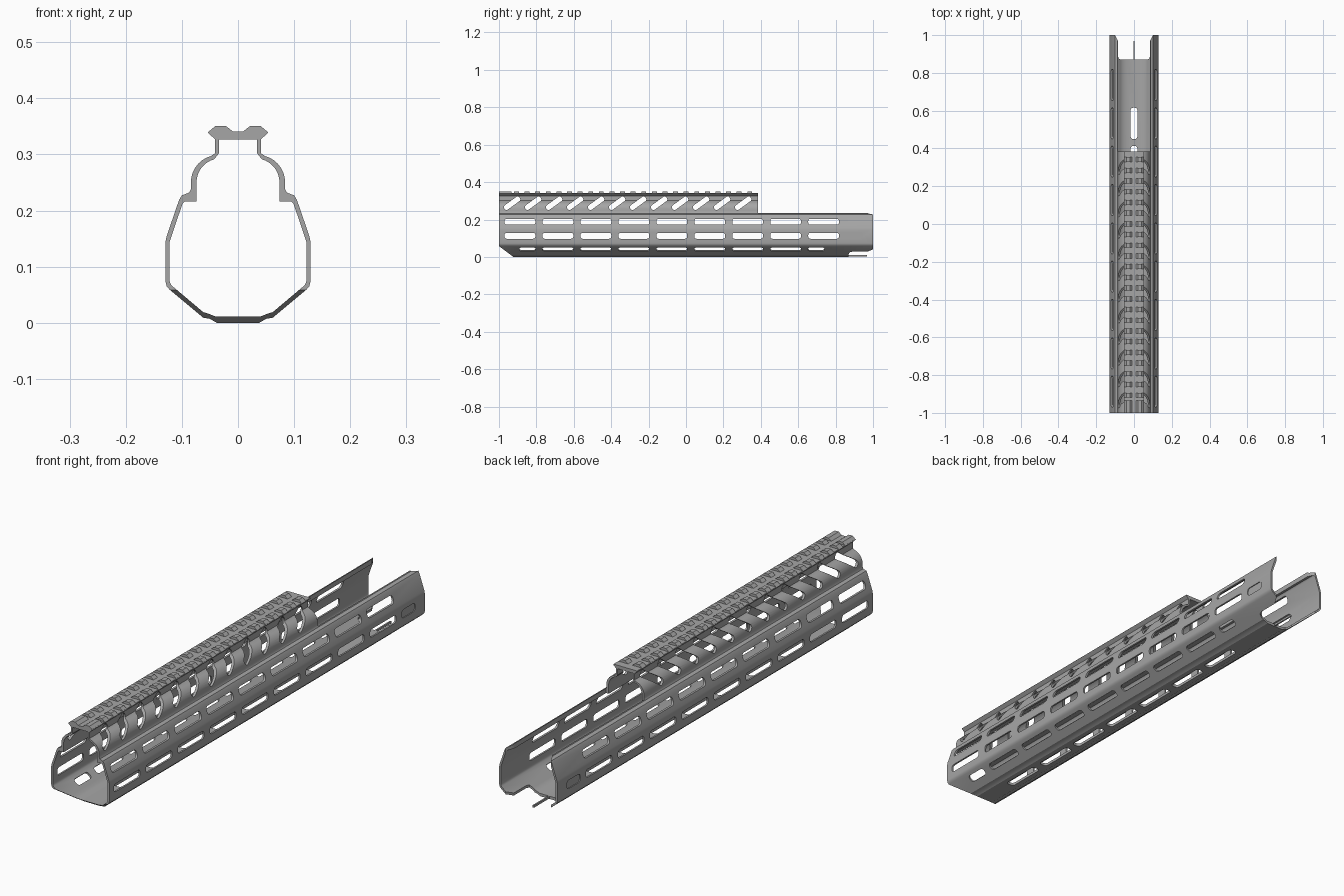
import bpy, bmesh, math
from mathutils import Vector, Matrix

cube = bpy.data.objects.get("Cube")
if cube:
    bpy.data.objects.remove(cube, do_unlink=True)

X, Y, Z = Vector((1, 0, 0)), Vector((0, 1, 0)), Vector((0, 0, 1))

grey = bpy.data.materials.new("anodised grey")
grey.use_nodes = True
colour = (0.38, 0.38, 0.38, 1)
grey.diffuse_color = colour
grey.node_tree.nodes["Principled BSDF"].inputs["Base Color"].default_value = colour


def add_prism(bm, points, origin, u, v, half):
    """Extrude a flat outline, laid out on axes u and v, by half each way."""
    w = u.cross(v).normalized() * half
    flat = [Vector(origin) + u * a + v * b for a, b in points]
    low = [bm.verts.new(p - w) for p in flat]
    high = [bm.verts.new(p + w) for p in flat]
    bm.faces.new(low)
    bm.faces.new(high)
    for i in range(len(flat)):
        j = (i + 1) % len(flat)
        bm.faces.new((low[i], low[j], high[j], high[i]))


def make_object(name, bm):
    bmesh.ops.recalc_face_normals(bm, faces=bm.faces[:])
    mesh = bpy.data.meshes.new(name)
    bm.to_mesh(mesh)
    bm.free()
    mesh.materials.append(grey)
    obj = bpy.data.objects.new(name, mesh)
    bpy.context.collection.objects.link(obj)
    return obj


def slot_outline(length, height, radius, tilt=0):
    """Rounded rectangle, turned by tilt degrees."""
    turn = Matrix.Rotation(math.radians(tilt), 2)
    points = []
    for k, (sx, sy) in enumerate(((1, 1), (-1, 1), (-1, -1), (1, -1))):
        for s in range(5):
            a = math.pi / 2 * (k + s / 4)
            points.append(turn @ Vector((
                sx * (length / 2 - radius) + radius * math.cos(a),
                sy * (height / 2 - radius) + radius * math.sin(a))))
    return points


def activate(obj):
    bpy.ops.object.select_all(action='DESELECT')
    obj.select_set(True)
    bpy.context.view_layer.objects.active = obj


def cut(obj, bm):
    cutter = make_object("cutter", bm)
    cutter.hide_render = True
    activate(obj)
    mod = obj.modifiers.new("cut", 'BOOLEAN')
    mod.operation = 'DIFFERENCE'
    mod.solver = 'EXACT'
    mod.object = cutter
    bpy.ops.object.modifier_apply(modifier=mod.name)
    bpy.data.objects.remove(cutter, do_unlink=True)


def arc(cx, cz, radius, start, end, steps):
    angles = [math.radians(start + (end - start) * i / steps) for i in range(steps + 1)]
    return [(cx + radius * math.cos(a), cz + radius * math.sin(a)) for a in angles]


# Shell: thin-walled cross-section, open under the rail
outer = [(0.038, 0.002), (0.05, 0.009), (0.062, 0.011), (0.122, 0.061), (0.127, 0.067),
         (0.129, 0.075), (0.129, 0.147), (0.127, 0.157), (0.105, 0.221), (0.1, 0.229),
         (0.087, 0.234), (0.084, 0.24)]
outer += arc(0.035, 0.252, 0.049, 0, 75, 7) + [(0.041, 0.304), (0.041, 0.333)]
inner = [(0.04, 0.013), (0.052, 0.018), (0.062, 0.021), (0.119, 0.069), (0.122, 0.076),
         (0.122, 0.146), (0.099, 0.214), (0.095, 0.218), (0.074, 0.218)]
inner += arc(0.031, 0.252, 0.043, 0, 75, 7) + [(0.034, 0.304), (0.034, 0.333)]


def mirrored(points):
    return [(-x, z) for x, z in points]


bm = bmesh.new()
section = mirrored(outer)[::-1] + outer + inner[::-1] + mirrored(inner)
add_prism(bm, section, (0, 0, 0), X, Z, 1.0)
shell = make_object("handguard_shell", bm)

# Attachment slots, diagonal vents, floor slots and rear pockets
PITCH, FIRST = 0.203, -0.888
bm = bmesh.new()
long_slot = slot_outline(0.165, 0.032, 0.012)
facet_slot = slot_outline(0.165, 0.029, 0.011)
short_slot = slot_outline(0.087, 0.029, 0.011)
for k in range(9):
    y = FIRST + PITCH * k
    for z in (0.19, 0.115):
        add_prism(bm, long_slot, (0, y, z), Y, Z, 0.2)
    if 0 < k < 8:
        add_prism(bm, slot_outline(0.165, 0.035, 0.012), (0, y, 0), Y, X, 0.035)
    for side in (1, -1):
        slope = Vector((side * 0.765, 0, 0.644))
        shift = {0: 0.04, 8: -0.04}.get(k, 0)
        add_prism(bm, facet_slot if shift == 0 else short_slot,
                  (side * 0.1, y + shift, 0.043), Y, slope, 0.02)
for k in range(12):
    add_prism(bm, slot_outline(0.1, 0.028, 0.011, 36),
              (0, -0.93 + 0.1123 * k, 0.289), Y, Z, 0.15)
for side in (1, -1):
    add_prism(bm, slot_outline(0.085, 0.034, 0.013),
              (side * 0.1325, 0.897, 0.116), Y, Z, 0.007)
cut(shell, bm)

# Open top behind the rail
bm = bmesh.new()
add_prism(bm, [(-0.085, 0.385), (0.085, 0.385), (0.085, 1.1), (-0.085, 1.1)],
          (0, 0, 0.3), X, Y, 0.1)
cut(shell, bm)

# Rear mouth, flared at its end
mouth = [(0.07, 0.87), (0.081, 0.875), (0.085, 0.89), (0.085, 0.97), (0.105, 1.01)]
bm = bmesh.new()
add_prism(bm, mouth + mirrored(mouth)[::-1], (0, 0, 0.15), X, Y, 0.2)
cut(shell, bm)

# Slanted front underside
bm = bmesh.new()
add_prism(bm, [(-1.08, 0.12), (-1.08, -0.06), (-0.84, -0.06)], (0, 0, 0), Y, Z, 0.3)
cut(shell, bm)

activate(shell)
bpy.ops.object.shade_smooth_by_angle(angle=math.radians(28))

# Top rail
RAIL_END = 0.385
rail_mid, rail_half = (RAIL_END - 1) / 2, (RAIL_END + 1) / 2
half_rail = [(0.041, 0.329), (0.054, 0.341), (0.052, 0.343)]
bm = bmesh.new()
add_prism(bm, half_rail + mirrored(half_rail)[::-1], (0, rail_mid, 0), X, Z, rail_half)
make_object("top_rail", bm)

# Rail teeth: a wide one at the front, then an even row
tooth = [(0.008, 0.342), (0.022, 0.353), (0.04, 0.353), (0.053, 0.342)]
bm = bmesh.new()
for shape in (tooth, mirrored(tooth)):
    add_prism(bm, shape, (0, -0.967, 0), X, Z, 0.033)
    for k in range(23):
        add_prism(bm, shape, (0, 0.341 - 0.0567 * k, 0), X, Z, 0.013)
make_object("rail_teeth", bm)

# Thin tongue at the rear of the floor
bm = bmesh.new()
add_prism(bm, [(-0.003, 0.004), (0.003, 0.004), (0.003, 0.013), (-0.003, 0.013)],
          (0, 0.915, 0), X, Z, 0.053)
make_object("rear_tongue", bm)

# Rest the model on the ground
for name in ("handguard_shell", "top_rail", "rail_teeth", "rear_tongue"):
    bpy.data.objects[name].location.z = -0.002
